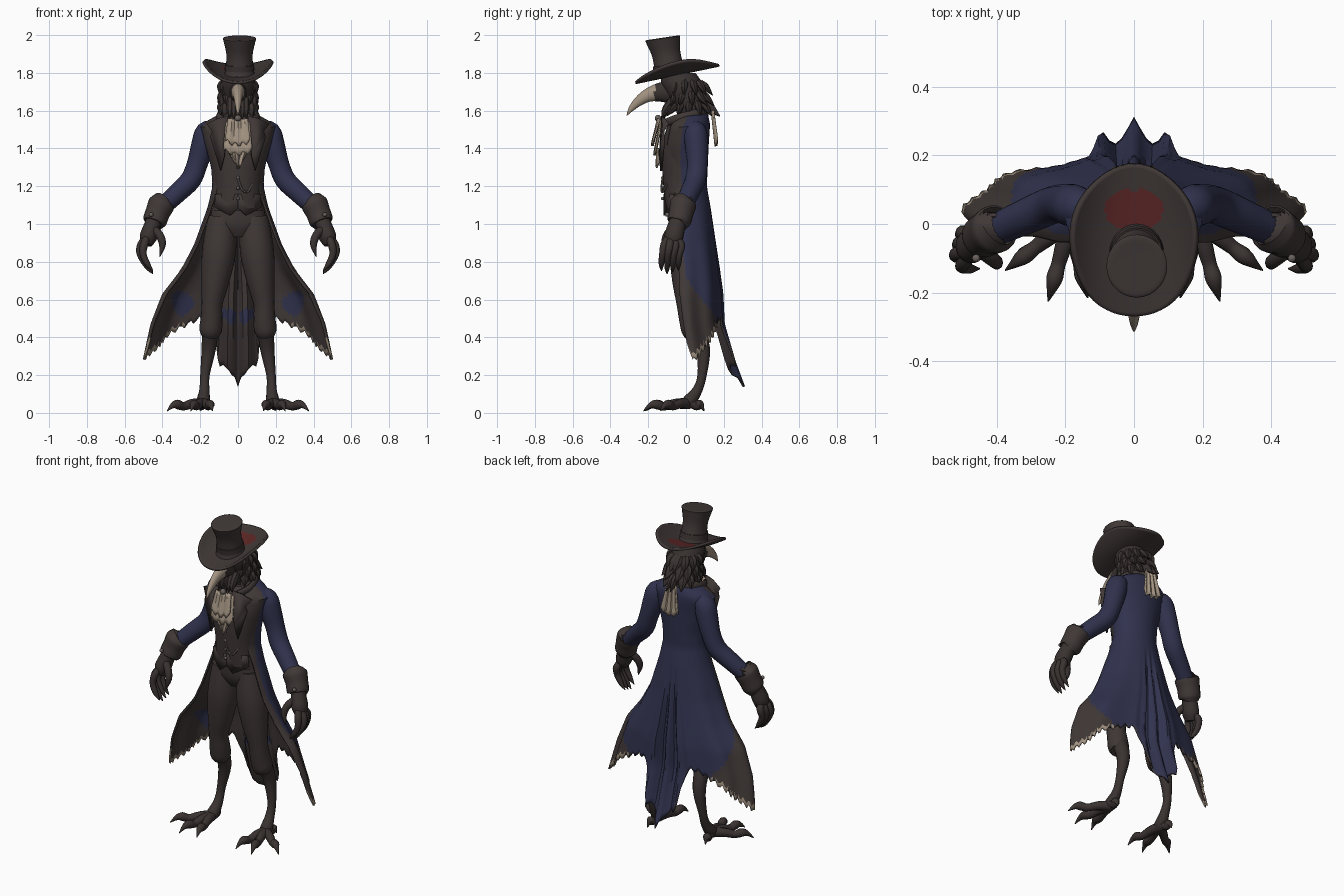
import bpy, bmesh, math, random
from mathutils import Vector

random.seed(4)
cube = bpy.data.objects.get("Cube")
if cube:
    bpy.data.objects.remove(cube)


def material(name, *rgb):
    mat = bpy.data.materials.new(name)
    mat.use_nodes = True
    mat.diffuse_color = (*rgb, 1)
    mat.node_tree.nodes["Principled BSDF"].inputs["Base Color"].default_value = (*rgb, 1)
    return mat


brown = material("dark_brown", .050, .039, .037)
black = material("feather_brown", .041, .032, .030)
blue = material("navy_blue", .030, .032, .075)
bone = material("bone_tan", .36, .29, .22)
red = material("dark_red", .11, .02, .02)
metal = material("worn_metal", .14, .12, .11)
parts = []


def build(name, verts, faces, mats, rule=None, mirror=False, thick=0, offset=0, closed=True):
    """Make one object; rule(centre) picks a material slot for each face."""
    mesh = bpy.data.meshes.new(name)
    mesh.from_pydata([tuple(v) for v in verts], [], faces)
    if closed:
        bm = bmesh.new()
        bm.from_mesh(mesh)
        bmesh.ops.recalc_face_normals(bm, faces=bm.faces)
        bm.to_mesh(mesh)
        bm.free()
    for mat in mats:
        mesh.materials.append(mat)
    if rule:
        for face in mesh.polygons:
            face.material_index = rule(face.center)
    obj = bpy.data.objects.new(name, mesh)
    bpy.context.collection.objects.link(obj)
    if mirror:
        obj.modifiers.new("Mirror", "MIRROR")
    if thick:
        solid = obj.modifiers.new("Solidify", "SOLIDIFY")
        solid.thickness = thick
        solid.material_offset = solid.material_offset_rim = offset
    parts.append(obj)


def grid_faces(rows, cols, wrap=False):
    faces = []
    for i in range(rows - 1):
        for j in range(cols if wrap else cols - 1):
            k = (j + 1) % cols
            faces.append((i * cols + j, i * cols + k, (i + 1) * cols + k, (i + 1) * cols + j))
    return faces


def smooth_path(points, steps=4):
    """Catmull-Rom interpolation of points with any number of values."""
    out = []
    pts = [points[0]] + list(points) + [points[-1]]
    for a, b, c, d in zip(pts, pts[1:], pts[2:], pts[3:]):
        for s in range(steps):
            t = s / steps
            out.append([q + t / 2 * (r - p + t * (2 * p - 5 * q + 4 * r - w + t * (3 * (q - r) + w - p)))
                        for p, q, r, w in zip(a, b, c, d)])
    return out + [list(points[-1])]


def skin(name, rings, mats, **options):
    n = len(rings[0])
    faces = grid_faces(len(rings), n, True)
    faces += [tuple(range(n)), tuple(range((len(rings) - 1) * n, len(rings) * n))]
    build(name, [v for ring in rings for v in ring], faces, mats, **options)


def loft(name, points, mat, sides=28, tilt=0, x=0):
    """Stack of level ellipses: (centre y, z, radius x, radius y)."""
    rings = []
    for cy, z, rx, ry in smooth_path(points):
        angles = [math.tau * i / sides for i in range(sides)]
        rings.append([(x + rx * math.cos(a), cy + ry * math.sin(a), z + tilt * ry * math.sin(a)) for a in angles])
    skin(name, rings, [mat])


def sweep(name, points, mats, sides=14, flat=1, mirror=True, rule=None):
    """Tapered tube through points (x, y, z, radius)."""
    path = smooth_path(points)
    where = [Vector(p[:3]) for p in path]
    span = (where[-1] - where[0]).normalized()
    ref = Vector((1, 0, 0)) if abs(span.y) > .75 else Vector((0, 1, 0))
    rings = []
    for i, p in enumerate(path):
        t = (where[min(i + 1, len(path) - 1)] - where[max(i - 1, 0)]).normalized()
        u = t.cross(ref).normalized()
        v = u.cross(t) * flat
        r = max(p[3], .001)
        rings.append([where[i] + r * (math.cos(a) * u + math.sin(a) * v)
                      for a in (math.tau * k / sides for k in range(sides))])
    skin(name, rings, mats, mirror=mirror, rule=rule)


def ruffle(name, top, bottom, mat, cols=13):
    """Pleated cloth between (half width, y, z) at the top and bottom."""
    verts = []
    for i in range(7):
        w, y, z = [a + (b - a) * i / 6 for a, b in zip(top, bottom)]
        for j in range(cols):
            u = 2 * j / (cols - 1) - 1
            verts.append((w * u, y + .005 * math.cos(j * 1.6), z + i * .002 * math.sin(j * 1.7) + .02 * u * u * i / 6))
    build(name, verts, grid_faces(7, cols), [mat], thick=.009, closed=False)


def plate(name, points, mat):
    build(name, points, [tuple(range(len(points)))], [mat], mirror=True, thick=.012, closed=False)


def ball(name, place, r, mat, mirror=False):
    x, y, z = place
    sweep(name, [(x, y, z + r * math.cos(a), r * math.sin(a)) for a in (.05, .8, 1.57, 2.3, 3.09)],
          [mat], sides=10, mirror=mirror)


def lookup(table, value):
    """Linear lookup in rows sorted by falling first value."""
    for a, b in zip(table, table[1:]):
        if value >= b[0]:
            t = min(1, max(0, (a[0] - value) / (a[0] - b[0])))
            return [p + (q - p) * t for p, q in zip(a[1:], b[1:])]
    return table[-1][1:]


# Tail coat: z, radius x, centre y, radius y, opening angle in degrees from the back
shape = [(1.59, .08, .03, .08, 150), (1.55, .16, .025, .1, 150), (1.52, .2, .015, .112, 150),
         (1.42, .175, 0, .12, 148), (1.3, .142, 0, .115, 140), (1.2, .135, .005, .105, 128),
         (1.09, .16, 0, .13, 113), (.89, .23, -.01, .17, 105), (.76, .295, 0, .18, 102),
         (.63, .39, 0, .198, 100), (.47, .45, .01, .195, 97), (.28, .49, .04, .22, 95), (.12, .5, .05, .27, 95)]
# Hem height by share of the opening angle
hem = [(1, .36), (.95, .28), (.75, .34), (.5, .43), (.3, .5), (.19, .5), (.15, .38), (.11, .25), (.06, .24), (0, .14)]
ROWS, COLS = 50, 48
verts = []
for i in range(ROWS):
    for j in range(COLS):
        s = j / (COLS - 1)
        low = lookup(hem, s)[0] + .014 * math.sin(j * 1.9)
        z = 1.59 + (low - 1.59) * i / (ROWS - 1)
        rx, cy, ry, opening = lookup(shape, z)
        a = math.radians(opening) * s
        loose = min(1, max(0, 1.1 - z) * 2)
        fold = 1 + .03 * math.sin(a * 9) * loose
        pleat = .035 * loose * math.cos(a * 30) * max(0, 1 - 3 * a)
        verts.append((rx * math.sin(a) * fold, cy + ry * math.cos(a) * fold + pleat - .035 * loose * max(0, 1 - 3 * a), z))


def coat_colour(c):
    rx, cy, ry, opening = lookup(shape, c.z)
    a = math.degrees(math.atan2(c.x / rx, (c.y - cy) / ry))
    if c.z < .6 and a > 40 and c.z < lookup(hem, min(1, a / opening))[0] + (.03 if a > 70 else .018):
        return 2
    if a > opening - 10 or (c.z > 1.1 and a > 104) or (a > 25 and c.z < .42 + (a - 25) * .0045):
        return 1
    return 3 if math.hypot(c.x - .31, c.z - .58) < .07 or math.hypot(c.x - .05, c.z - .52) < .04 else 0


# The last four slots are the lining
build("tail_coat", verts, grid_faces(ROWS, COLS), [blue, brown, bone, blue, brown, brown, bone, blue],
      rule=coat_colour, mirror=True, thick=.012, offset=4, closed=False)
plate("lapel", [(.05, -.12, 1.57), (.1, -.11, 1.56), (.165, -.09, 1.53), (.135, -.115, 1.49), (.145, -.11, 1.46),
                (.09, -.125, 1.28), (.07, -.132, 1.36)], brown)
sweep("coat_collar", [(.06, -.1, 1.54, .02), (.1, -.03, 1.56, .026), (.08, .06, 1.58, .028), (0, .105, 1.58, .028)],
      [brown], flat=.6)

# Waistcoat and trousers
loft("waistcoat", [(-.02, 1.07, .135, .085), (-.02, 1.2, .122, .1), (-.01, 1.38, .15, .118),
                   (0, 1.5, .155, .105), (.01, 1.57, .08, .08)], brown)
plate("waistcoat_point", [(.003, -.12, 1.16), (.003, -.118, 1.085), (.045, -.118, 1.045), (.125, -.07, 1.09),
                          (.12, -.075, 1.16)], brown)
loft("hips", [(0, .93, .06, .05), (0, .99, .14, .08), (0, 1.08, .14, .088), (0, 1.16, .12, .085)], brown)
sweep("trouser_leg", [(.085, 0, 1.04, .075), (.1, 0, .86, .09), (.12, 0, .7, .074), (.137, .005, .58, .056),
                      (.14, .02, .5, .058), (.145, .035, .44, .06), (.148, .045, .41, .048)], [brown], sides=18)

# Bird legs and feet
sweep("shin", [(.145, .045, .46, .045), (.155, .09, .34, .038), (.175, .085, .2, .025), (.178, .06, .12, .027),
               (.184, .015, .06, .036), (.187, -.015, .04, .02)], [black])
for i, (x, y) in enumerate([(.135, -.215), (.25, -.225), (.375, -.135), (.2, .095)]):
    dx, dy = x - .185, y - .01
    sweep("toe_%d" % i, [(.185 + dx * t, .01 + dy * t, z, r) for t, z, r in
                         [(0, .05, .03), (.3, .048, .026), (.55, .035, .022), (.72, .045, .025), (.85, .038, .015),
                          (1, .01, .002)]], [black], sides=10)

# Sleeves, cuffs and hands
sweep("sleeve", [(.12, .04, 1.5, .045), (.165, .05, 1.485, .06), (.185, .055, 1.42, .062), (.215, .06, 1.32, .055),
                 (.25, .05, 1.235, .055), (.32, .02, 1.165, .052), (.41, -.02, 1.08, .046)], [blue], sides=18)
sweep("cuff", [(.4, -.012, 1.115, .045), (.403, -.014, 1.11, .07), (.425, -.025, 1.06, .065), (.443, -.038, 1.01, .062),
               (.445, -.04, 1.005, .04)], [brown], sides=18)
ball("cuff_button", (.46, -.1, 1.05), .012, metal, True)
sweep("palm", [(.435, -.03, 1.05, .04), (.455, -.05, .99, .043), (.475, -.065, .93, .046), (.485, -.075, .89, .03)],
      [black], flat=1.1)
for i in range(4):
    y = -.025 - .03 * i
    out = .008 * (i % 3)
    sweep("finger_%d" % i, [(.48, -.055 + y * .3, .93, .02), (.497 + out, y, .89, .021), (.502 + out, y - .01, .84, .018),
                            (.48, y - .015, .79 - out, .015), (.45, y - .015, .752 - out, .002)], [black], sides=10)
sweep("thumb", [(.455, -.07, .98, .022), (.415, -.1, .94, .022), (.4, -.115, .89, .018), (.415, -.12, .825, .002)],
      [black], sides=10)

# Head, beak and feathers
loft("neck", [(.03, 1.5, .07, .06), (.03, 1.6, .085, .08), (.005, 1.67, .092, .1), (-.02, 1.74, .092, .11),
              (-.04, 1.8, .07, .09)], black)
sweep("beak", [(0, -.07, 1.7, .065), (0, -.14, 1.697, .05), (0, -.2, 1.682, .036), (0, -.25, 1.65, .026),
               (0, -.29, 1.61, .015), (0, -.313, 1.575, .002)], [black, bone], flat=.75, mirror=False,
      rule=lambda c: int(c.y < -.165))
for row in range(3):
    for k in range(6):
        a = math.pi * (k + .5 * (row % 2) + .25) / 6
        if a > 2.5 and row < 2:
            continue
        sx, sy, z = math.sin(a), math.cos(a), 1.75 - .055 * row
        cy, reach = .005 + .012 * row, random.uniform(.02, .05) * (1 + max(0, sy) * .6)
        sweep("neck_feather_%d_%d" % (row, k),
              [(.065 * sx, cy + .07 * sy, z, .024), (.085 * sx, cy + .1 * sy, z - .025, .028),
               ((.085 + reach * .4) * sx, cy + (.095 + reach) * sy, z - .07, .002)], [black], sides=7, flat=.7)
for k in range(3):
    sweep("throat_feather_%d" % k, [(.02 * k, -.07, 1.66, .022), (.02 * k, -.11, 1.6, .02),
                                    (.022 * k, -.125, 1.54 + .01 * k, .002)], [black], sides=7)

# Neckcloth, rear tuft and trinkets
ruffle("neckcloth", (.06, -.125, 1.55), (.075, -.16, 1.37), bone)
ruffle("neckcloth_upper", (.05, -.14, 1.555), (.065, -.172, 1.42), bone)
ruffle("neckcloth_tip", (.06, -.142, 1.4), (.01, -.15, 1.305), bone)
ruffle("rear_tuft", (.03, .145, 1.6), (.058, .165, 1.42), bone)
ball("brooch", (0, -.148, 1.56), .018, metal)
for k in range(4):
    ball("vest_button_%d" % k, (0, -.124, 1.3 - .055 * k), .009, metal)
sweep("watch_chain", [(0, -.125, 1.24, .006), (.02, -.13, 1.185, .006), (.05, -.122, 1.17, .006),
                      (.075, -.1, 1.21, .006)], [metal], sides=6, mirror=False)

# Hat: waisted crown and a tilted brim with curled sides
loft("hat_crown", [(-.085, 1.79, .082, .088), (-.09, 1.83, .073, .078), (-.105, 1.9, .07, .075),
                   (-.12, 1.965, .084, .088), (-.123, 1.984, .087, .09), (-.123, 1.986, .06, .062)],
     brown, tilt=.15, x=.008)
loft("hat_band", [(-.088, 1.815, .079, .084), (-.094, 1.845, .077, .082)], black, tilt=.15, x=.008)
RINGS, SPOKES = 20, 56
verts = []
for i in range(RINGS):
    s = .05 + .95 * i / (RINGS - 1)
    for j in range(SPOKES):
        a = math.tau * j / SPOKES
        wave = 1 + .012 * math.sin(a * 5) * s
        x, y = .178 * s * math.cos(a) * wave, .222 * s * math.sin(a) * wave
        verts.append((x, y - .05, 1.80 + .21 * y + 2 * x * x * s))
build("hat_brim", verts, [f[::-1] for f in grid_faces(RINGS, SPOKES, True)], [brown, red, brown, brown],
      rule=lambda c: int((c.x / .085) ** 2 + ((c.y - .04) / .06) ** 2 < 1), thick=.014, offset=2, closed=False)

# Smooth shading with crisp folds
bpy.ops.object.select_all(action="DESELECT")
for obj in parts:
    obj.select_set(True)
bpy.context.view_layer.objects.active = parts[0]
bpy.ops.object.shade_smooth_by_angle(angle=math.radians(40))
